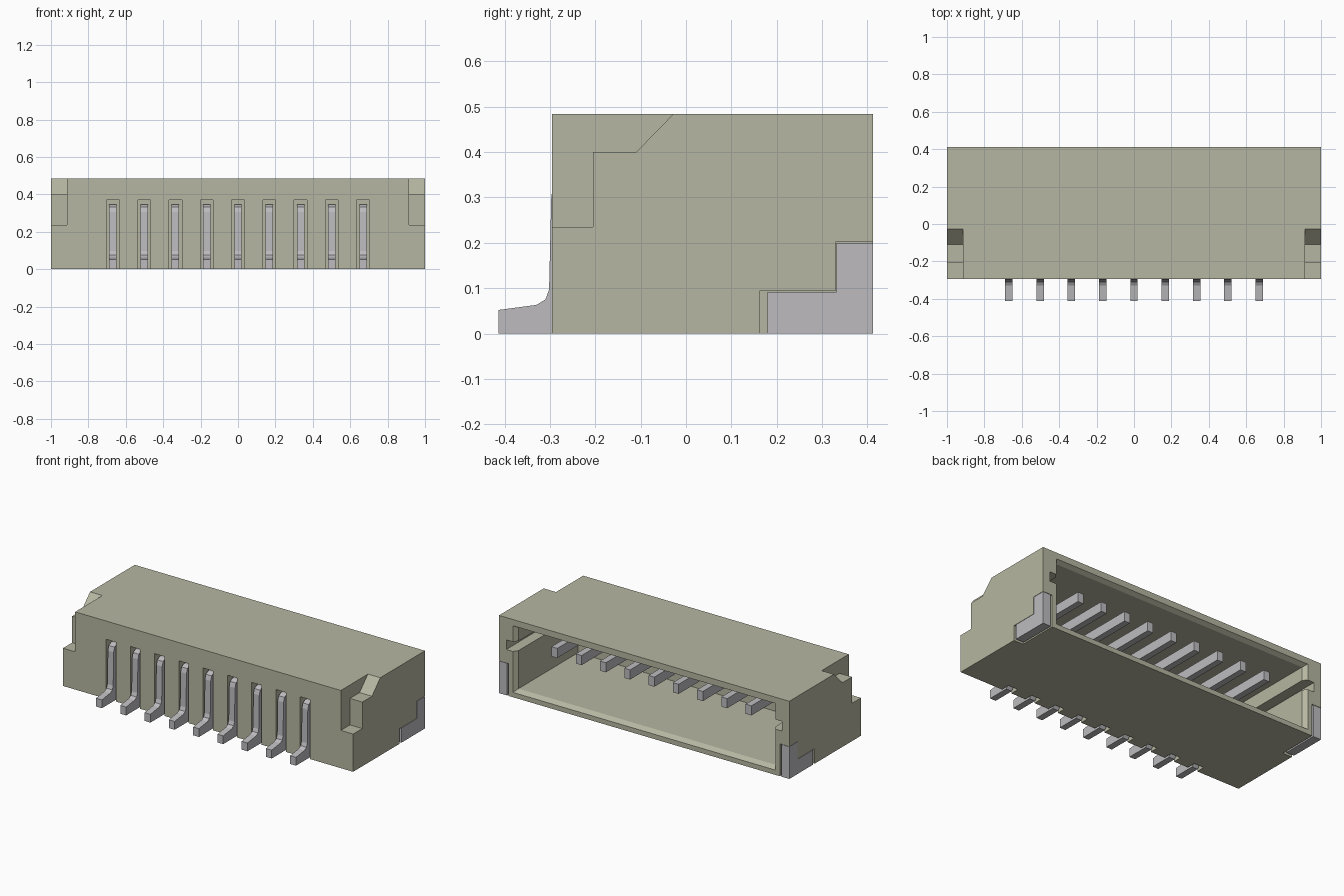
import bpy, bmesh

if "Cube" in bpy.data.objects:
    bpy.data.objects.remove(bpy.data.objects["Cube"], do_unlink=True)


def material(name, rgb):
    m = bpy.data.materials.new(name)
    m.use_nodes = True
    m.diffuse_color = (*rgb, 1)
    bsdf = m.node_tree.nodes["Principled BSDF"]
    bsdf.inputs["Base Color"].default_value = (*rgb, 1)
    bsdf.inputs["Roughness"].default_value = 0.6
    return m


PLASTIC = material("olive grey plastic", (0.47, 0.47, 0.36))
METAL = material("tinned metal", (0.51, 0.50, 0.52))


def loft(bm, rings):
    """Skin a run of matching closed rings and cap both ends."""
    vs = [[bm.verts.new(p) for p in r] for r in rings]
    n = len(vs[0])
    for a, b in zip(vs, vs[1:]):
        for i in range(n):
            j = (i + 1) % n
            bm.faces.new((a[i], a[j], b[j], b[i]))
    bm.faces.new(vs[0])
    bm.faces.new(vs[-1])


def prism(bm, profile, x0, x1):
    """Extrude a (y, z) profile along x."""
    loft(bm, [[(x, y, z) for y, z in profile] for x in (x0, x1)])


def rect(y0, y1, z0, z1):
    return [(y0, z0), (y1, z0), (y1, z1), (y0, z1)]


def finish(bm, name, mat):
    bmesh.ops.recalc_face_normals(bm, faces=bm.faces[:])
    me = bpy.data.meshes.new(name)
    bm.to_mesh(me)
    bm.free()
    me.materials.append(mat)
    ob = bpy.data.objects.new(name, me)
    bpy.context.collection.objects.link(ob)
    return ob


def prisms(name, mat, profile, spans):
    bm = bmesh.new()
    for x0, x1 in spans:
        prism(bm, profile, x0, x1)
    return finish(bm, name, mat)


def both(x0, x1):
    return [(x0, x1), (-x1, -x0)]


PINS = [(i - 4) * 0.1672 for i in range(9)]
BACK, FRONT, TOP = 0.412, -0.295, 0.484

# Housing block
housing = prisms("housing", PLASTIC, rect(FRONT, BACK, 0, TOP), [(-1, 1)])

# Mating cavity with a chamfered mouth
bm = bmesh.new()
rings = []
for y, x, z0, z1 in ((-0.2, 0.885, 0.048, 0.43), (0.385, 0.885, 0.048, 0.43),
                     (BACK, 0.905, 0.03, 0.445), (0.5, 0.905, 0.03, 0.445)):
    rings.append([(-x, y, z0), (x, y, z0), (x, y, z1), (-x, y, z1)])
loft(bm, rings)
cutters = [finish(bm, "cavity_cutter", PLASTIC)]

# Guide grooves in the end walls
cutters.append(prisms("groove_cutter", PLASTIC, rect(-0.15, 0.5, 0.285, 0.345), both(0.85, 0.95)))

# Stepped and sloped front corner notches
notch = [(-0.4, 0.235), (-0.205, 0.235), (-0.205, 0.4), (-0.11, 0.4),
         (-0.028, TOP), (0.022, 0.535), (-0.4, 0.535)]
cutters.append(prisms("notch_cutter", PLASTIC, notch, both(0.915, 1.1)))

# Recesses for the solder tabs
recess = [(0.162, -0.1), (0.5, -0.1), (0.5, 0.202), (0.33, 0.202), (0.33, 0.094), (0.162, 0.094)]
cutters.append(prisms("recess_cutter", PLASTIC, recess, both(0.935, 1.1)))

# Contact slots in the front wall
cutters.append(prisms("slot_cutter", PLASTIC, rect(-0.4, -0.24, -0.1, 0.37),
                      [(x - 0.034, x + 0.034) for x in PINS]))

for c in cutters:
    mod = housing.modifiers.new(c.name, "BOOLEAN")
    mod.operation = "DIFFERENCE"
    mod.solver = "EXACT"
    mod.object = c
bpy.context.view_layer.update()
cut = bpy.data.meshes.new_from_object(housing.evaluated_get(bpy.context.evaluated_depsgraph_get()))
housing.modifiers.clear()
housing.data = cut
cut.name = "housing"
cut.materials.clear()
cut.materials.append(PLASTIC)
for p in cut.polygons:
    p.material_index = 0
for c in cutters:
    bpy.data.objects.remove(c, do_unlink=True)

# Bent contacts: solder foot, riser and mating bar
contact = [(-0.413, 0), (-0.413, 0.052), (-0.33, 0.063), (-0.31, 0.075), (-0.302, 0.097),
           (-0.297, 0.305), (-0.288, 0.333), (-0.265, 0.345), (0.34, 0.345), (0.34, 0.285),
           (-0.245, 0.285), (-0.25, 0.06), (-0.255, 0.025), (-0.275, 0)]
for i, x in enumerate(PINS):
    prisms(f"contact_{i + 1}", METAL, contact, [(x - 0.02, x + 0.02)])

# Solder tabs at both rear corners
tab = [(0.18, 0), (BACK, 0), (BACK, 0.2), (0.332, 0.2), (0.332, 0.092), (0.18, 0.092)]
for side, span in zip(("left", "right"), both(0.945, 1)):
    prisms(f"solder_tab_{side}", METAL, tab, [span])
